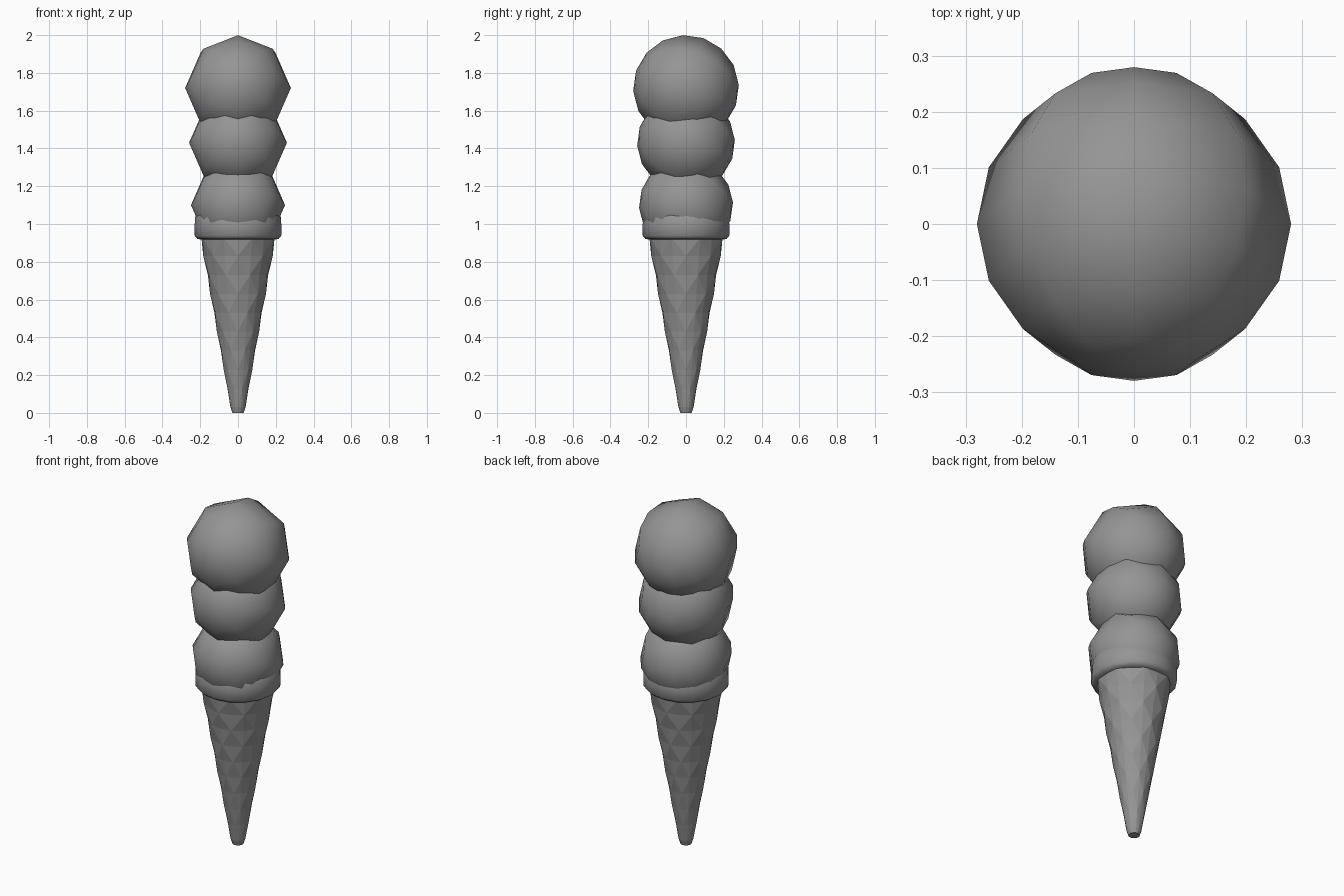
import bpy, bmesh, math
from mathutils import Matrix

cube = bpy.data.objects.get("Cube")
if cube:
    bpy.data.objects.remove(cube, do_unlink=True)

grey = bpy.data.materials.new("plain_grey")
grey.use_nodes = True
GREY = (0.3, 0.3, 0.3, 1)
grey.diffuse_color = GREY
next(n for n in grey.node_tree.nodes
     if n.type == 'BSDF_PRINCIPLED').inputs["Base Color"].default_value = GREY

SIDES = 16


def finish(bm, name, smooth):
    """Turn a bmesh into a named, shaded object."""
    bmesh.ops.recalc_face_normals(bm, faces=bm.faces)
    for f in bm.faces:
        f.smooth = smooth
    mesh = bpy.data.meshes.new(name)
    bm.to_mesh(mesh)
    bm.free()
    mesh.materials.append(grey)
    obj = bpy.data.objects.new(name, mesh)
    bpy.context.collection.objects.link(obj)
    return obj


def ring(bm, radius, z, dent=0, parity=0):
    """Ring of vertices; every second one is pulled in by the dent."""
    verts = []
    for i in range(SIDES):
        a = math.tau * i / SIDES
        r = radius * (1 - dent * ((i + parity) % 2))
        verts.append(bm.verts.new((r * math.cos(a), r * math.sin(a), z)))
    return verts


def scoop(name, radius, z):
    """Eight-sided ball with its poles front and back, front pole tipped up."""
    bm = bmesh.new()
    bmesh.ops.create_uvsphere(bm, u_segments=8, v_segments=8, radius=radius)
    tilt = Matrix.Rotation(math.radians(70.8), 4, 'X')
    bm.transform(Matrix.Translation((0, 0, z)) @ tilt)
    finish(bm, name, True)


# Stacked scoops
scoop("bottom_scoop", 0.249, 1.10)
scoop("middle_scoop", 0.259, 1.43)
scoop("top_scoop", 0.28, 1.72)

# Rounded collar around the cone mouth
bm = bmesh.new()
profile = [(0.19, 0.917), (0.215, 0.921), (0.229, 0.938),
           (0.23, 0.99), (0.226, 1.04), (0.208, 1.065)]
rings = [ring(bm, r, z) for r, z in profile]
for low, high in zip(rings, rings[1:]):
    for i in range(SIDES):
        j = (i + 1) % SIDES
        bm.faces.new((low[i], low[j], high[j], high[i]))
bm.faces.new(rings[0])
bm.faces.new(rings[-1])
collar = finish(bm, "cone_collar", True)
bpy.context.view_layer.objects.active = collar
collar.select_set(True)
bpy.ops.object.shade_smooth_by_angle(angle=math.radians(50))
collar.select_set(False)

# Waffle cone: staggered rings whose dented points make shallow diamonds
bm = bmesh.new()
ROWS = 9
rings = [ring(bm, 0.03, 0), ring(bm, 0.04, 0.03)]
for k in range(1, ROWS + 1):
    t = k / ROWS
    rings.append(ring(bm, 0.04 + 0.162 * t, 0.03 + 0.9 * t, 0.04, k))
for k, (low, high) in enumerate(zip(rings, rings[1:])):
    for i in range(SIDES):
        j = (i + 1) % SIDES
        if k == 0:
            bm.faces.new((low[i], low[j], high[j], high[i]))
        elif (i + k) % 2:
            bm.faces.new((low[i], low[j], high[j]))
            bm.faces.new((low[i], high[j], high[i]))
        else:
            bm.faces.new((low[i], low[j], high[i]))
            bm.faces.new((low[j], high[j], high[i]))
bm.faces.new(rings[0])
bm.faces.new(rings[-1])
finish(bm, "waffle_cone", False)
